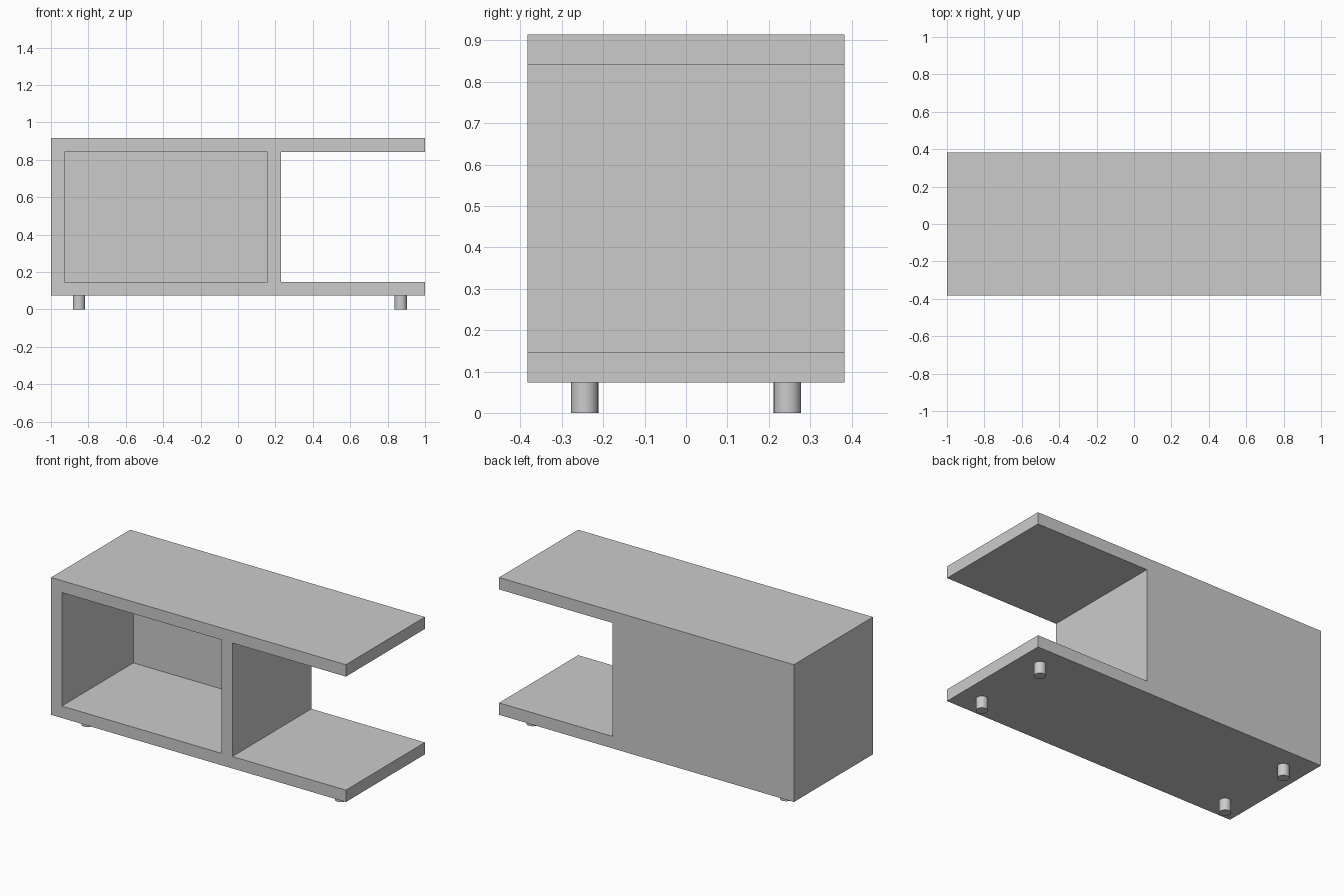
import bpy
import math

cube = bpy.data.objects.get("Cube")
if cube:
    bpy.data.objects.remove(cube, do_unlink=True)

# Main dimensions
LEG = 0.073            # leg height
T = 0.073              # panel thickness
TOP = 0.915
DEPTH = 0.383          # half depth
DIVIDER = (0.157, 0.23)

grey = bpy.data.materials.new("plain grey")
grey.use_nodes = True
colour = (0.6, 0.6, 0.6, 1)
grey.diffuse_color = colour
grey.node_tree.nodes["Principled BSDF"].inputs["Base Color"].default_value = colour


def box(name, x, y, z):
    """Box spanning the given (low, high) ranges."""
    bpy.ops.mesh.primitive_cube_add(size=1)
    ob = bpy.context.object
    ob.name = name
    ob.location = [sum(r) / 2 for r in (x, y, z)]
    ob.scale = [r[1] - r[0] for r in (x, y, z)]
    bpy.ops.object.transform_apply(location=True, rotation=False, scale=True)
    ob.data.materials.append(grey)
    return ob


# Cabinet carved from one block
cabinet = box("cabinet", (-1, 1), (-DEPTH, DEPTH), (LEG, TOP))
inside = (LEG + T, TOP - T)

# Niche with a closed back, and bay open on three sides
cutters = [
    box("niche_cutter", (-1 + T, DIVIDER[0]), (-DEPTH - 0.1, DEPTH - T), inside),
    box("open_bay_cutter", (DIVIDER[1], 1.1), (-DEPTH - 0.1, DEPTH + 0.1), inside),
]
for cutter in cutters:
    cut = cabinet.modifiers.new(cutter.name, "BOOLEAN")
    cut.operation = "DIFFERENCE"
    cut.solver = "EXACT"
    cut.object = cutter
bpy.ops.object.select_all(action="DESELECT")
bpy.context.view_layer.objects.active = cabinet
cabinet.select_set(True)
for cutter in cutters:
    bpy.ops.object.modifier_apply(modifier=cutter.name)
    bpy.data.objects.remove(cutter, do_unlink=True)

# Four round legs
for side, x in (("right", -0.85), ("left", 0.87)):
    for end, y in (("front", -0.245), ("back", 0.245)):
        bpy.ops.mesh.primitive_cylinder_add(
            vertices=32, radius=0.033, depth=LEG, location=(x, y, LEG / 2))
        leg = bpy.context.object
        leg.name = f"{end}_{side}_leg"
        leg.data.materials.append(grey)
        bpy.ops.object.shade_smooth_by_angle(angle=math.radians(40))
